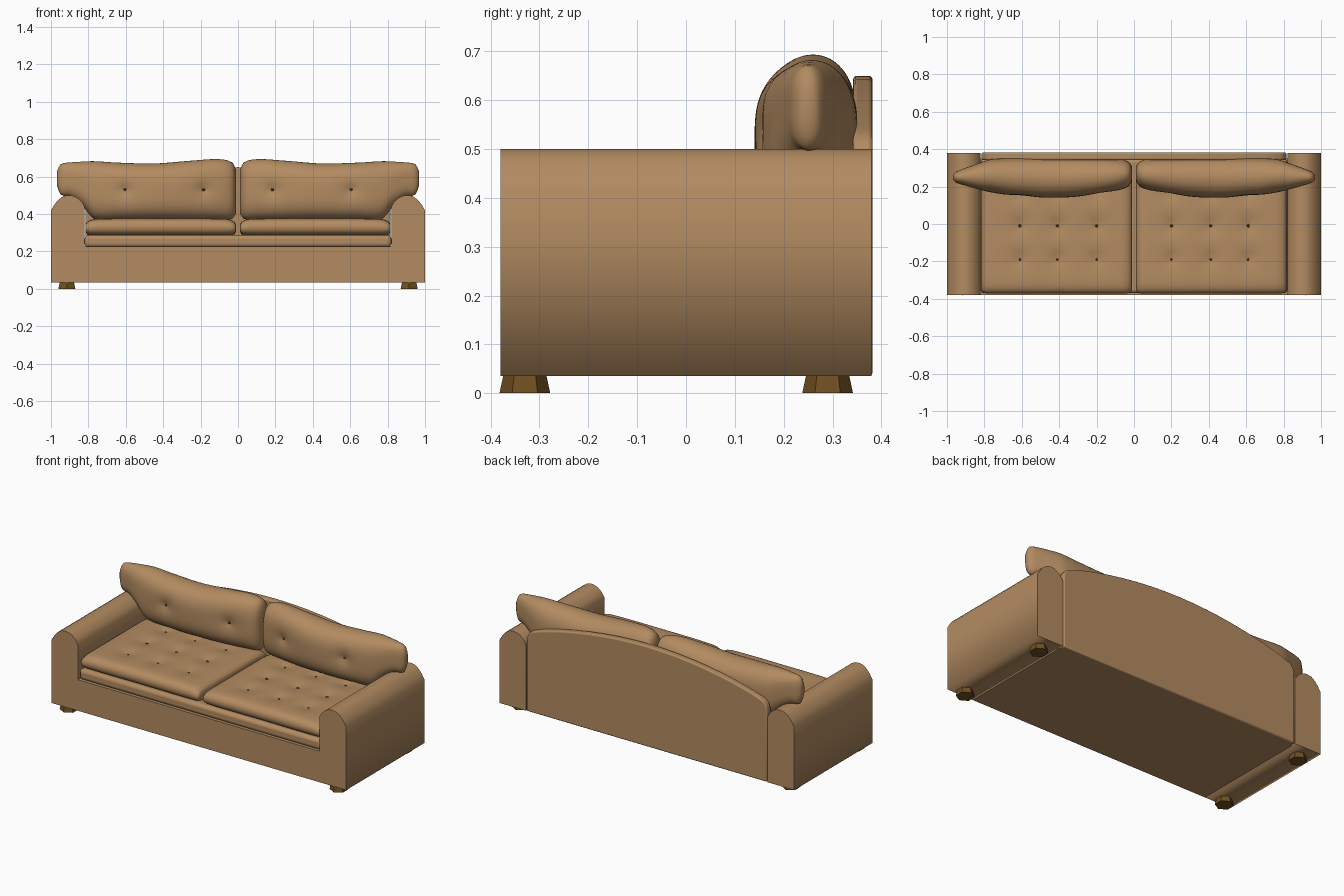
import bpy, bmesh, math
from mathutils import Vector, Matrix

cube = bpy.data.objects.get("Cube")
if cube:
    bpy.data.objects.remove(cube)


def material(name, color):
    mat = bpy.data.materials.new(name)
    mat.use_nodes = True
    mat.diffuse_color = (*color, 1)
    mat.node_tree.nodes["Principled BSDF"].inputs["Base Color"].default_value = (*color, 1)
    return mat


FABRIC = material("tan fabric", (0.45, 0.26, 0.12))
WOOD = material("dark wood", (0.16, 0.078, 0.016))


def finish(name, bm, mat, mirror=False, smooth=False, bevel=0):
    """Turn a bmesh into an object, with optional mirroring and bevel."""
    bmesh.ops.recalc_face_normals(bm, faces=bm.faces[:])
    if smooth:
        for f in bm.faces:
            f.smooth = True
    mesh = bpy.data.meshes.new(name)
    bm.to_mesh(mesh)
    bm.free()
    mesh.materials.append(mat)
    obj = bpy.data.objects.new(name, mesh)
    bpy.context.collection.objects.link(obj)
    if bevel:
        mod = obj.modifiers.new("soft edge", "BEVEL")
        mod.width, mod.segments, mod.limit_method = bevel, 3, "ANGLE"
        mod.angle_limit = math.radians(40)
    if mirror:
        mod = obj.modifiers.new("mirror", "MIRROR")
        mod.use_mirror_merge = False
    return obj


def smooth_by_angle(obj):
    bpy.ops.object.select_all(action="DESELECT")
    obj.select_set(True)
    bpy.context.view_layer.objects.active = obj
    bpy.ops.object.shade_smooth_by_angle(angle=math.radians(40))


def extrude_profile(name, points, y0, y1, **options):
    """Extrude an x-z outline along y; the sides are smooth, the caps flat."""
    bm = bmesh.new()
    front = [bm.verts.new((x, y0, z)) for x, z in points]
    back = [bm.verts.new((x, y1, z)) for x, z in points]
    bm.faces.new(front)
    bm.faces.new(back)
    for i in range(len(points)):
        j = (i + 1) % len(points)
        side = bm.faces.new((front[i], front[j], back[j], back[i]))
        side.smooth = True
    return finish(name, bm, FABRIC, **options)


def box(name, low, high, bevel=0):
    low, high = Vector(low), Vector(high)
    bm = bmesh.new()
    bmesh.ops.create_cube(bm, size=1)
    bmesh.ops.scale(bm, vec=high - low, verts=bm.verts)
    bmesh.ops.translate(bm, vec=(low + high) / 2, verts=bm.verts)
    obj = finish(name, bm, FABRIC, bevel=bevel)
    if bevel:
        smooth_by_angle(obj)
    return obj


def sample(rows, x):
    """Smoothly interpolate the section rows at x."""
    def slope(i, k):
        a, b = rows[max(i - 1, 0)], rows[min(i + 1, len(rows) - 1)]
        return (b[k] - a[k]) / (b[0] - a[0])
    i = max(n for n in range(len(rows) - 1) if n == 0 or rows[n][0] <= x)
    a, b = rows[i], rows[i + 1]
    w = b[0] - a[0]
    t = (x - a[0]) / w
    s = t * t * (3 - 2 * t)
    return [a[k] + (b[k] - a[k]) * s
            + w * (t * (1 - t) ** 2 * slope(i, k) - t * t * (1 - t) * slope(i + 1, k))
            for k in range(1, 5)]


def pillow(name, rows, power, tufts, depth, place, segments=36):
    """Stuffed cushion. Rows: x, face side, hidden side, low edge, high edge."""
    def point(x, v, face):
        d0, d1, e0, e1 = sample(rows, x)
        e = (e0 + e1) / 2 + v * (e1 - e0) / 2
        r = math.sqrt(max(0, 1 - abs(v) ** power)) * (1 if face else -1)
        d = (d0 + d1) / 2 + r * (d0 - d1) / 2
        if face:
            pull = max(math.exp(-math.hypot(x - tx, e - te) / 0.04) for tx, te in tufts)
            d += math.copysign(depth, d1 - d0) * pull * r
        return Vector(place(x, d, e))

    xs = [rows[0][0]]
    for a, b in zip(rows, rows[1:]):
        n = max(2, round((b[0] - a[0]) / 0.016))
        xs += [a[0] + (b[0] - a[0]) * i / n for i in range(1, n + 1)]
    vs = [math.sin(math.pi * (i / segments - 0.5)) for i in range(segments + 1)]
    bm = bmesh.new()
    rings = [[bm.verts.new(point(x, v, True)) for v in vs]
             + [bm.verts.new(point(x, v, False)) for v in vs[-2:0:-1]] for x in xs]
    for a, b in zip(rings, rings[1:]):
        for i in range(len(a)):
            j = (i + 1) % len(a)
            bm.faces.new((a[i], a[j], b[j], b[i]))
    bm.faces.new(rings[0])
    bm.faces.new(rings[-1])
    finish(name, bm, FABRIC, mirror=True, smooth=True)

    # Small faceted buttons in the tufts
    bm = bmesh.new()
    for tx, te in tufts:
        d0, d1, e0, e1 = sample(rows, tx)
        spot = point(tx, (2 * te - e0 - e1) / (e1 - e0), True)
        bmesh.ops.create_icosphere(bm, subdivisions=1, radius=0.011,
                                   matrix=Matrix.Translation(spot))
    finish(name + "_buttons", bm, WOOD, mirror=True)


# Rolled arms
extrude_profile("arms", [
    (0.82, 0.035), (0.82, 0.44), (0.835, 0.465), (0.86, 0.487), (0.885, 0.498),
    (0.91, 0.5), (0.935, 0.495), (0.96, 0.477), (0.98, 0.453), (1, 0.42), (1, 0.035)],
    -0.38, 0.38, mirror=True)

# Arched back panel
half = [(0.815, 0.48), (0.805, 0.508), (0.785, 0.527), (0.75, 0.54)]
half += [(x / 10, 0.65 - 0.0019 * x * x) for x in (7, 6, 5, 4, 3, 2, 1)]
arch = half + [(0, 0.65)] + [(-x, z) for x, z in reversed(half)]
back_panel = extrude_profile("back_panel", [(0.815, 0.035)] + arch + [(-0.815, 0.035)],
                             0.342, 0.382, bevel=0.008)
smooth_by_angle(back_panel)

# Base and the padded deck on it
box("base", (-0.82, -0.38, 0.035), (0.82, 0.35, 0.225))
box("deck", (-0.82, -0.37, 0.222), (0.82, 0.35, 0.287), bevel=0.02)

# Seat cushions
pillow("seat_cushions", [
    (0.012, 0.345, 0.305, -0.355, 0.3), (0.02, 0.36, 0.29, -0.367, 0.3),
    (0.06, 0.374, 0.285, -0.372, 0.3), (0.4, 0.378, 0.285, -0.372, 0.3),
    (0.76, 0.374, 0.285, -0.372, 0.3), (0.805, 0.36, 0.29, -0.367, 0.3),
    (0.815, 0.345, 0.305, -0.355, 0.3)], 14,
    [(x, y) for x in (0.2, 0.41, 0.61) for y in (-0.19, -0.01, 0.17)], 0.022,
    lambda x, d, e: (x, e, d))

# Back cushions, resting over the arms at their outer ends
pillow("back_cushions", [
    (0.012, 0.23, 0.31, 0.4, 0.64), (0.03, 0.2, 0.335, 0.375, 0.675),
    (0.1, 0.175, 0.348, 0.37, 0.693), (0.25, 0.15, 0.352, 0.368, 0.685),
    (0.45, 0.14, 0.352, 0.368, 0.67), (0.65, 0.15, 0.352, 0.368, 0.675),
    (0.77, 0.17, 0.345, 0.375, 0.682), (0.83, 0.185, 0.325, 0.44, 0.68),
    (0.9, 0.205, 0.3, 0.493, 0.675), (0.95, 0.22, 0.28, 0.505, 0.665),
    (0.967, 0.235, 0.265, 0.55, 0.63)], 3,
    [(0.185, 0.53), (0.605, 0.53)], 0.025,
    lambda x, d, e: (x, d, e))

# Six-sided feet, wider at the floor
bm = bmesh.new()
for y in (-0.33, 0.29):
    spin = Matrix.Rotation(math.pi / 6, 4, "Z")
    foot = bmesh.ops.create_cone(bm, cap_ends=True, segments=6, radius1=0.052,
                                 radius2=0.044, depth=0.037, matrix=spin)["verts"]
    if max(v.co.y for v in foot) < 0.05:
        bmesh.ops.rotate(bm, verts=foot, matrix=spin.to_3x3())
    bmesh.ops.translate(bm, vec=(0.915, y, 0.0185), verts=foot)
finish("feet", bm, WOOD, mirror=True)
